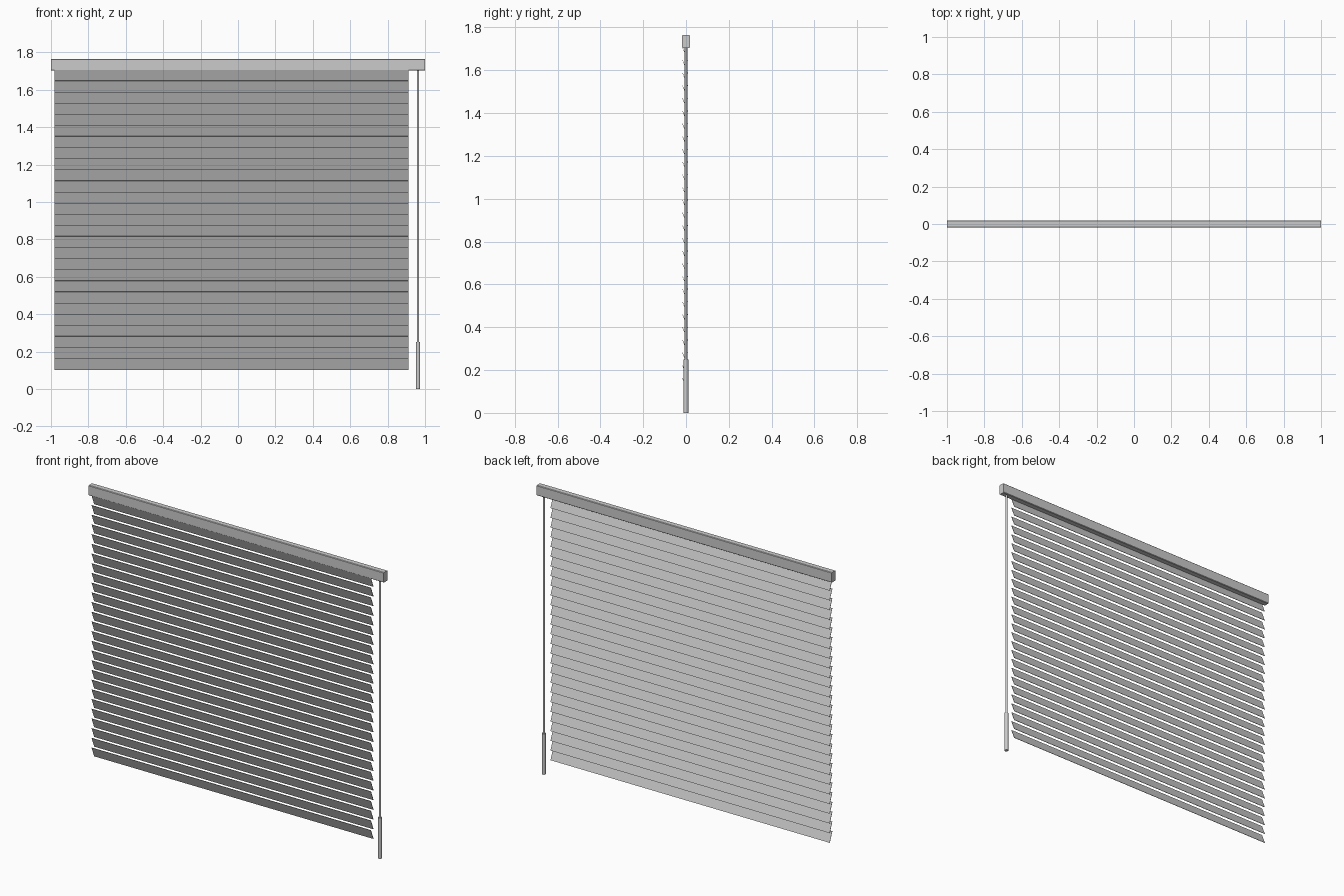
import bpy, bmesh, math

if "Cube" in bpy.data.objects:
    bpy.data.objects.remove(bpy.data.objects["Cube"])


def extrude_x(name, profile, x0, x1):
    """Solid made by sweeping a closed (y, z) profile along x."""
    bm = bmesh.new()
    a = [bm.verts.new((x0, y, z)) for y, z in profile]
    b = [bm.verts.new((x1, y, z)) for y, z in profile]
    n = len(profile)
    bm.faces.new(a)
    bm.faces.new(b)
    for i in range(n):
        j = (i + 1) % n
        bm.faces.new((a[i], a[j], b[j], b[i]))
    bmesh.ops.recalc_face_normals(bm, faces=bm.faces)
    mesh = bpy.data.meshes.new(name)
    bm.to_mesh(mesh)
    bm.free()
    obj = bpy.data.objects.new(name, mesh)
    bpy.context.collection.objects.link(obj)
    return obj


def rod(name, x, radius, z0, z1):
    bpy.ops.mesh.primitive_cylinder_add(vertices=16, radius=radius, depth=z1 - z0,
                                        location=(x, 0, (z0 + z1) / 2))
    obj = bpy.context.object
    obj.name = name
    bpy.ops.object.shade_smooth_by_angle(angle=math.radians(40))
    return obj


# Headrail with slightly eased long edges
D, Z0, Z1, C = 0.018, 1.703, 1.765, 0.003
extrude_x("headrail", [(-D + C, Z0), (D - C, Z0), (D, Z0 + C), (D, Z1 - C),
                       (D - C, Z1), (-D + C, Z1), (-D, Z1 - C), (-D, Z0 + C)], -1, 1)

# Tilted slats: upper edge to the front, lower edge to the back
COUNT, PITCH, BOTTOM, HEIGHT = 27, 0.0594, 0.101, 0.062
FRONT, BACK, T = -0.0165, 0.0085, 0.001
length = math.hypot(BACK - FRONT, HEIGHT)
ny, nz = HEIGHT / length * T, (BACK - FRONT) / length * T
for i in range(COUNT):
    z = BOTTOM + i * PITCH
    extrude_x(f"slat_{i + 1:02d}",
              [(BACK - ny, z - nz), (BACK + ny, z + nz),
               (FRONT + ny, z + HEIGHT + nz), (FRONT - ny, z + HEIGHT - nz)],
              -0.98, 0.912)

# Tilt wand and its grip
rod("wand_rod", 0.963, 0.006, 0.24, 1.71)
rod("wand_grip", 0.963, 0.011, 0, 0.25)
